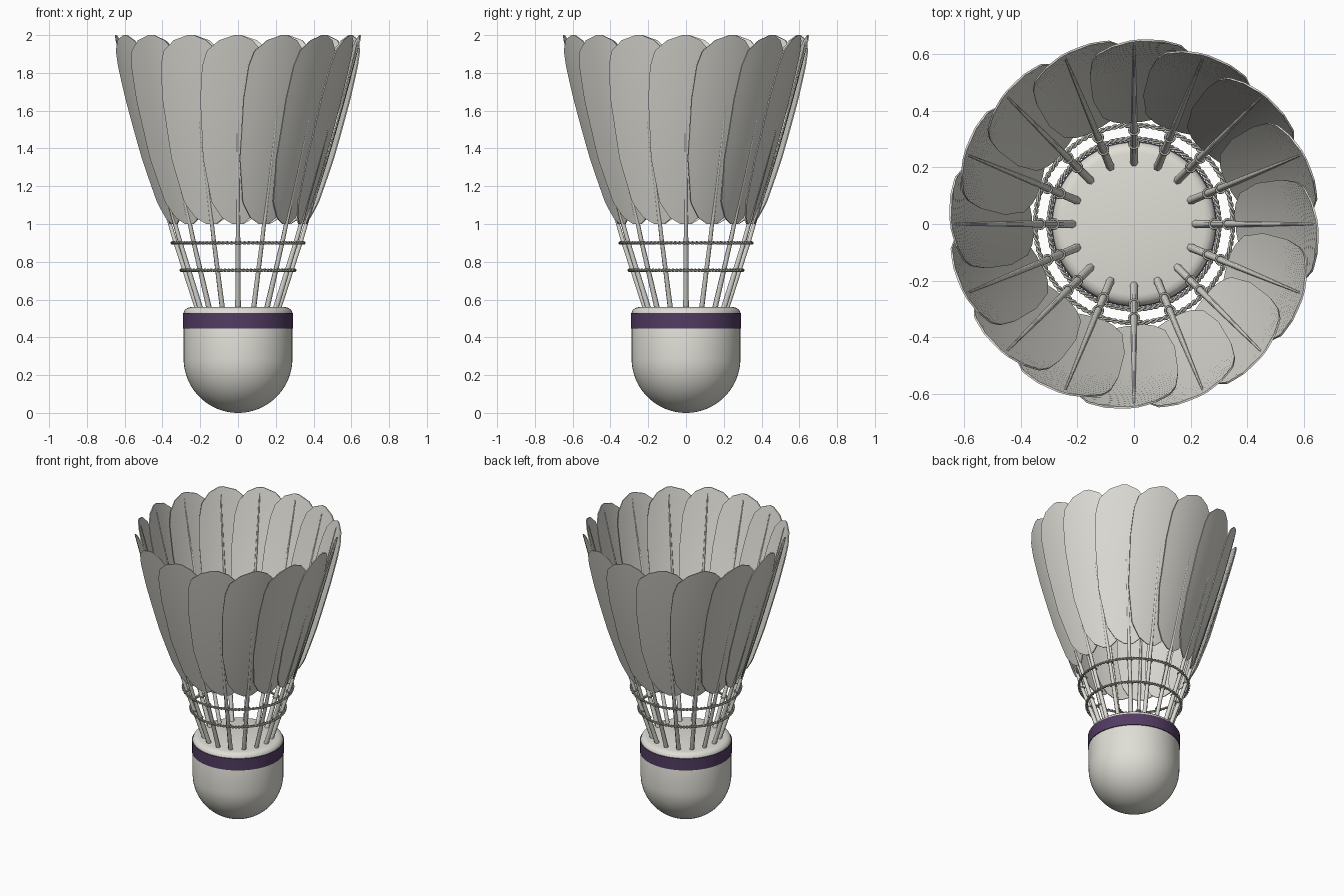
import bpy, bmesh, math
from math import sin, cos, pi, tau

cube = bpy.data.objects.get("Cube")
if cube:
    bpy.data.objects.remove(cube, do_unlink=True)

COUNT = 16


def material(name, rgb):
    m = bpy.data.materials.new(name)
    m.use_nodes = True
    m.diffuse_color = (*rgb, 1)
    bsdf = m.node_tree.nodes["Principled BSDF"]
    bsdf.inputs["Base Color"].default_value = (*rgb, 1)
    bsdf.inputs["Roughness"].default_value = 0.7
    return m


CORK = material("cork white", (0.74, 0.73, 0.67))
FEATHER = material("feather white", (0.72, 0.71, 0.66))
PURPLE = material("band purple", (0.085, 0.045, 0.125))
THREAD = material("thread grey", (0.5, 0.5, 0.45))


def add(name, data, mat=None, angle=0.0):
    ob = bpy.data.objects.new(name, data)
    bpy.context.collection.objects.link(ob)
    ob.rotation_euler.z = angle
    if mat and not data.materials:
        data.materials.append(mat)
    return ob


def smooth(ob, degrees):
    bpy.ops.object.select_all(action='DESELECT')
    ob.select_set(True)
    bpy.context.view_layer.objects.active = ob
    bpy.ops.object.shade_smooth_by_angle(angle=math.radians(degrees))


def lathe(name, profile, mat, closed=False):
    bm = bmesh.new()
    vs = [bm.verts.new((r, 0, z)) for r, z in profile]
    edges = [bm.edges.new(p) for p in zip(vs, vs[1:])]
    if closed:
        edges.append(bm.edges.new((vs[-1], vs[0])))
    bmesh.ops.spin(bm, geom=vs + edges, axis=(0, 0, 1), cent=(0, 0, 0),
                   steps=64, angle=tau)
    bmesh.ops.remove_doubles(bm, verts=bm.verts, dist=1e-5)
    bmesh.ops.recalc_face_normals(bm, faces=bm.faces)
    me = bpy.data.meshes.new(name)
    bm.to_mesh(me)
    bm.free()
    smooth(add(name, me, mat), 35)


def tube(name, points, radius, cyclic=False, radii=None):
    cu = bpy.data.curves.new(name, 'CURVE')
    cu.dimensions = '3D'
    cu.bevel_depth = radius
    cu.bevel_resolution = 1
    cu.use_fill_caps = True
    sp = cu.splines.new('POLY')
    sp.points.add(len(points) - 1)
    sp.use_cyclic_u = cyclic
    sp.use_smooth = True
    for i, p in enumerate(points):
        sp.points[i].co = (*p, 1)
        if radii:
            sp.points[i].radius = radii[i]
    return cu


# Distance of a quill from the axis at height z
def flare(z):
    return 0.215 + 0.33 * (z - 0.55) - 0.045 * max(0, z - 1) ** 2


# Cork: hemisphere, straight wall, softened top rim
R = 0.288
dome = [(R * sin(a), R - R * cos(a)) for a in (i * pi / 40 for i in range(21))]
lathe("cork_base", dome + [(R, 0.53), (0.282, 0.545), (0.268, 0.556),
                           (0.25, 0.56), (0, 0.56)], CORK)
lathe("cork_band", [(0.285, 0.445), (0.292, 0.447), (0.292, 0.528),
                    (0.285, 0.53)], PURPLE, closed=True)

# Vane outline: height and width of the wide side
OUTLINE = [(1.0, 0.03), (1.03, 0.085), (1.1, 0.14), (1.3, 0.185), (1.6, 0.2),
           (1.8, 0.19), (1.9, 0.165), (1.97, 0.1), (2.0, 0.02)]


def vane_width(z):
    for (z0, w0), (z1, w1) in zip(OUTLINE, OUTLINE[1:]):
        if z <= z1:
            return w0 + (w1 - w0) * (z - z0) / (z1 - z0)
    return OUTLINE[-1][1]


# Vane: twisted thin blade, smooth outside and ribbed with slanted barbs inside
def vane_mesh(rows=66, cols=10):
    bm = bmesh.new()
    sides = []
    for inner in (0, 1):
        grid = []
        for i in range(rows + 1):
            t = i / rows
            zb = 1 + t
            line = []
            for j in range(cols + 1):
                f = 2 * j / cols - 1
                u = f * vane_width(zb) * (1 if f < 0 else 0.78)
                z = zb + 1.2 * abs(u) * t * (1 - t)
                r = flare(z) - 0.12 * u - 0.6 * u * u
                r -= inner * (0.006 + 0.0015 * (i % 2))
                line.append(bm.verts.new((u, -r, z)))
            grid.append(line)
        for a, b in zip(grid, grid[1:]):
            for j in range(cols):
                bm.faces.new((a[j], a[j + 1], b[j + 1], b[j]))
        sides.append(grid)
    # Close the rim between the two sides
    rims = [g[0] + [l[-1] for l in g[1:-1]] + g[-1][::-1]
            + [l[0] for l in g[-2:0:-1]] for g in sides]
    n = len(rims[0])
    for k in range(n):
        m = (k + 1) % n
        bm.faces.new((rims[0][k], rims[0][m], rims[1][m], rims[1][k]))
    bmesh.ops.recalc_face_normals(bm, faces=bm.faces)
    me = bpy.data.meshes.new("feather_vane")
    bm.to_mesh(me)
    bm.free()
    return me


vane = vane_mesh()

# Quill: tapering shaft that runs up the inside of the vane
STEPS = 20
heights = [0.54 + 1.42 * i / STEPS for i in range(STEPS + 1)]
quill = tube("feather_quill",
             [(0, -flare(z) + 0.006 * max(0, min(1, (z - 0.9) * 5)), z)
              for z in heights],
             0.015, radii=[1 - 0.75 * (i / STEPS) for i in range(STEPS + 1)])

# Knot: small thread loop around a quill
knots = [tube("thread_knot",
              [(0.017 * cos(a), -flare(z) + 0.017 * sin(a), z)
               for a in (tau * i / 12 for i in range(12))], 0.004, cyclic=True)
         for z in (0.755, 0.9)]

for k in range(COUNT):
    angle = tau * k / COUNT
    blade = add(f"feather_vane_{k + 1}", vane, FEATHER, angle)
    if k == 0:
        smooth(blade, 20)
    add(f"feather_quill_{k + 1}", quill, FEATHER, angle)
    for label, knot in zip(("lower", "upper"), knots):
        add(f"{label}_knot_{k + 1}", knot, THREAD, angle)


# Binding threads: two strands twisted around each other outside the quills
def twisted_ring(name, z, twists=48, per=8):
    radius = flare(z) + 0.018
    for s in (0, 1):
        pts = []
        for i in range(twists * per):
            a = tau * i / (twists * per)
            b = twists * a + s * pi
            r = radius + 0.005 * cos(b)
            pts.append((r * cos(a), r * sin(a), z + 0.005 * sin(b)))
        add(f"{name}_strand_{s + 1}", tube(name, pts, 0.0045, cyclic=True), THREAD)


twisted_ring("lower_thread", 0.755)
twisted_ring("upper_thread", 0.9)
